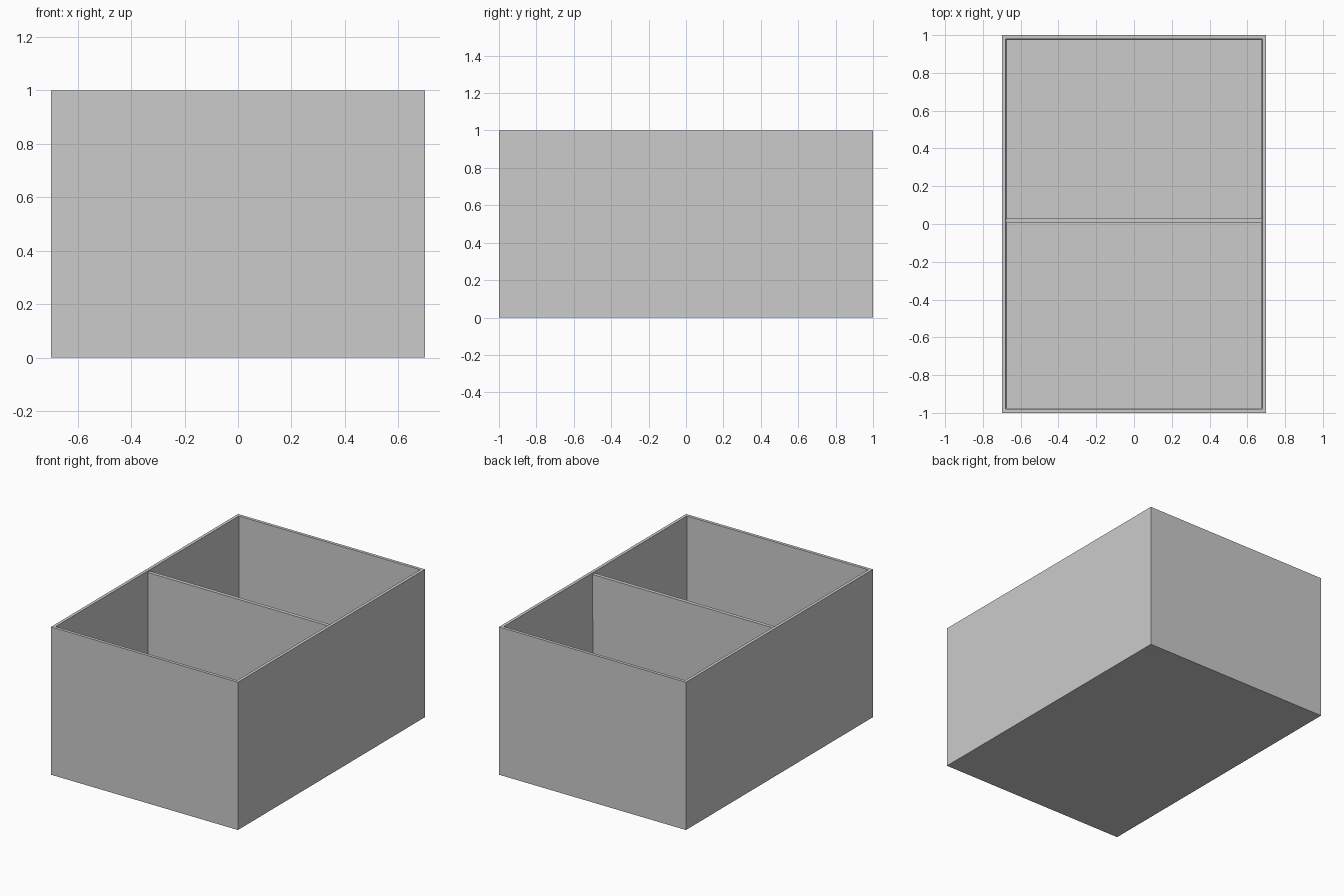
import bpy
import bmesh

WIDTH, DEPTH, HEIGHT = 1.4, 2.0, 1.0
FLOOR = 0.025
WALL_TOP, WALL_BOTTOM = 0.021, 0.027   # walls thicken slightly downwards

default = bpy.data.objects.get("Cube")
if default:
    bpy.data.objects.remove(default, do_unlink=True)

# Plain grey for the whole box
grey = bpy.data.materials.new("light_grey")
grey.use_nodes = True
colour = (0.6, 0.6, 0.6, 1)
grey.diffuse_color = colour
grey.node_tree.nodes["Principled BSDF"].inputs["Base Color"].default_value = colour


def finish(bm, name):
    bmesh.ops.recalc_face_normals(bm, faces=bm.faces)
    mesh = bpy.data.meshes.new(name)
    bm.to_mesh(mesh)
    bm.free()
    mesh.materials.append(grey)
    obj = bpy.data.objects.new(name, mesh)
    bpy.context.collection.objects.link(obj)
    return obj


def ring(bm, inset, z):
    x, y = WIDTH / 2 - inset, DEPTH / 2 - inset
    return [bm.verts.new((sx * x, sy * y, z))
            for sx, sy in ((-1, -1), (1, -1), (1, 1), (-1, 1))]


# Open box: outer wall, rim, inner wall and floor as stacked rectangles
bm = bmesh.new()
rings = [ring(bm, inset, z) for inset, z in (
    (0, 0), (0, HEIGHT), (WALL_TOP, HEIGHT), (WALL_BOTTOM, FLOOR))]
for low, high in zip(rings, rings[1:]):
    for i in range(4):
        j = (i + 1) % 4
        bm.faces.new((low[i], low[j], high[j], high[i]))
bm.faces.new(rings[0])
bm.faces.new(rings[-1])
finish(bm, "box_shell")

# Cross divider, a little lower than the rim, its ends sloped to meet the walls
bm = bmesh.new()
top = HEIGHT - 0.01
front, back = 0.005, 0.03
profile = []
for inset, z in ((WALL_BOTTOM, FLOOR), (WALL_TOP, top)):
    x = WIDTH / 2 - inset
    profile += [(-x, z), (x, z)] if z == FLOOR else [(x, z), (-x, z)]
face = bm.faces.new([bm.verts.new((x, front, z)) for x, z in profile])
sweep = bmesh.ops.extrude_face_region(bm, geom=[face], use_keep_orig=True)
moved = [v for v in sweep["geom"] if isinstance(v, bmesh.types.BMVert)]
bmesh.ops.translate(bm, verts=moved, vec=(0, back - front, 0))
finish(bm, "divider")
